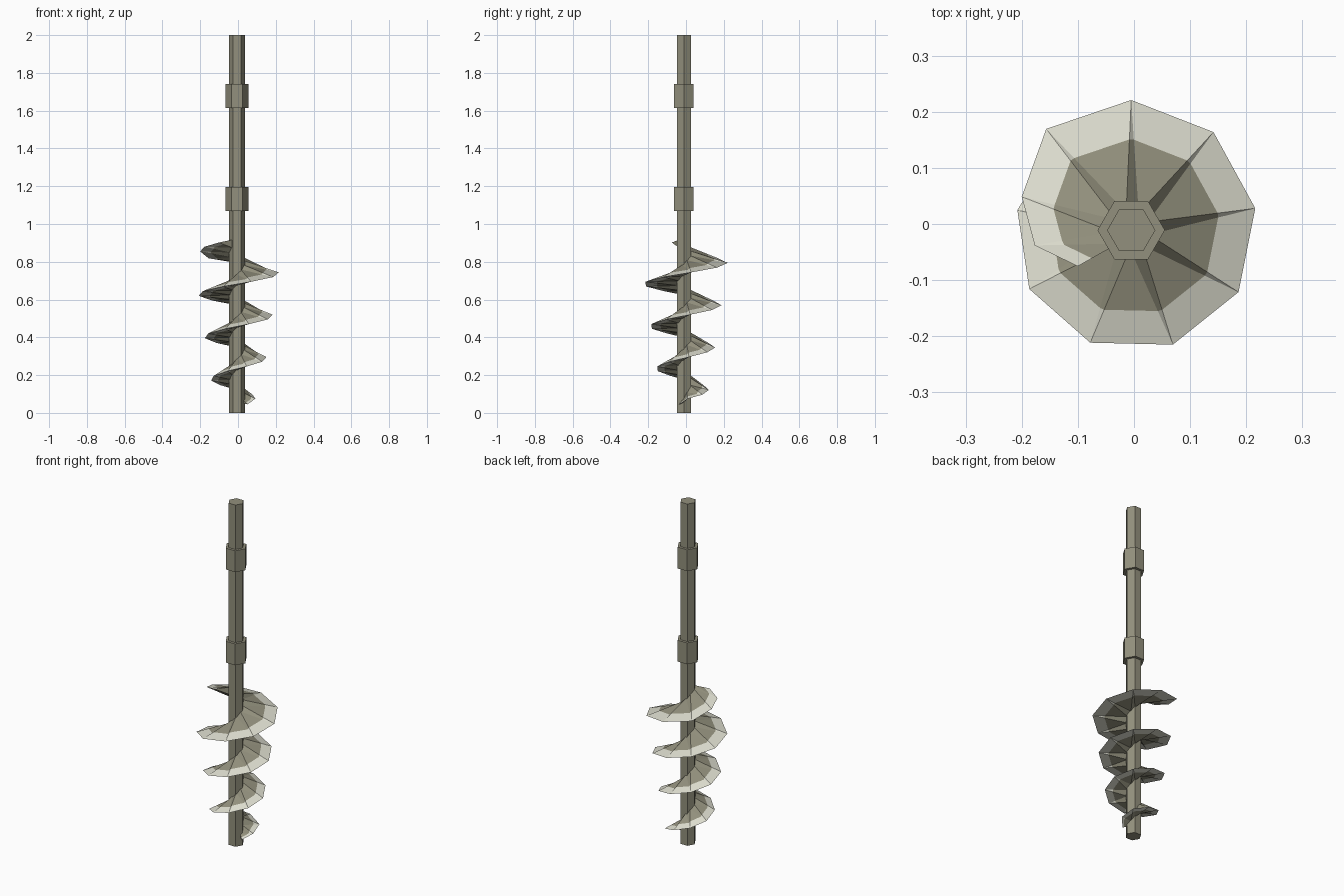
import bpy, bmesh, math
from mathutils import Vector

if "Cube" in bpy.data.objects:
    bpy.data.objects.remove(bpy.data.objects["Cube"])

CX, CY = -0.005, -0.011


def material(name, rgb):
    m = bpy.data.materials.new(name)
    m.diffuse_color = (*rgb, 1)
    m.use_nodes = True
    m.node_tree.nodes["Principled BSDF"].inputs["Base Color"].default_value = m.diffuse_color
    return m


steel = material("worn_steel", (0.29, 0.28, 0.205))
edge = material("bare_pale_edge", (0.72, 0.72, 0.62))


def hex_prism(name, radius, z0, z1):
    bpy.ops.mesh.primitive_cylinder_add(vertices=6, radius=radius, depth=z1 - z0,
                                        location=(CX, CY, (z0 + z1) / 2),
                                        rotation=(0, 0, math.pi / 2))
    ob = bpy.context.object
    ob.name = name
    ob.data.materials.append(steel)
    return ob


# hexagonal shaft and its two collars
hex_prism("shaft", 0.043, 0, 2)
hex_prism("lower_collar", 0.06, 1.07, 1.195)
hex_prism("upper_collar", 0.06, 1.615, 1.74)


# spiral blade: nine steps per turn, widening upwards, a wedge with a thin rim
def polar(angle, r, z):
    a = math.radians(angle)
    return Vector((CX + r * math.cos(a), CY + r * math.sin(a), z))


def height(k):
    return 0.744 + 0.0249 * k


# tapered ends: step -> (angle, radius, z)
ENDS = {-28: (-25, 0.06, 0.045), -27: (12, 0.099, 0.075),
        4: (163, 0.204, 0.855), 5: (189, 0.174, 0.88), 6: (214, 0.115, 0.902)}


def outer(k):
    if k in ENDS:
        return polar(*ENDS[k])
    return polar(10 + 40 * k, 0.2245 + 0.0037 * k, height(k))


def inner(k, top):
    rise = 0.055 * min(1, (k + 29) / 4) if top else -0.005
    return polar(10 + 40 * k + 16, 0.033, min(height(k + 0.4) + rise, 0.917))


bm = bmesh.new()


def face(pts, mat, flip=False):
    pts = list(reversed(pts)) if flip else pts
    bm.faces.new([bm.verts.new(p) for p in pts]).material_index = mat


T = 0.65  # where the pale rim begins
for top in (True, False):
    for k in range(-28, 6):
        a, b = outer(k), outer(k + 1)
        c, d = inner(k, top), inner(k + 1, top)
        ca, cb, db = c.lerp(a, T), c.lerp(b, T), d.lerp(b, T)
        # wide flat facet
        face((a, b, cb, ca), 1, not top)
        face((ca, cb, c), 0, not top)
        # narrow riser between facets
        if k < 5:
            face((b, db, cb), 1, not top)
            face((cb, db, d, c), 0, not top)
# closing triangles at both ends of the wedge
face((outer(6), inner(5, True), inner(5, False)), 0, True)
face((outer(-28), inner(-28, True), inner(-28, False)), 0)
bmesh.ops.remove_doubles(bm, verts=bm.verts, dist=0.0001)
mesh = bpy.data.meshes.new("spiral_blade")
bm.to_mesh(mesh)
bm.free()
mesh.materials.append(steel)
mesh.materials.append(edge)
bpy.context.collection.objects.link(bpy.data.objects.new("spiral_blade", mesh))
